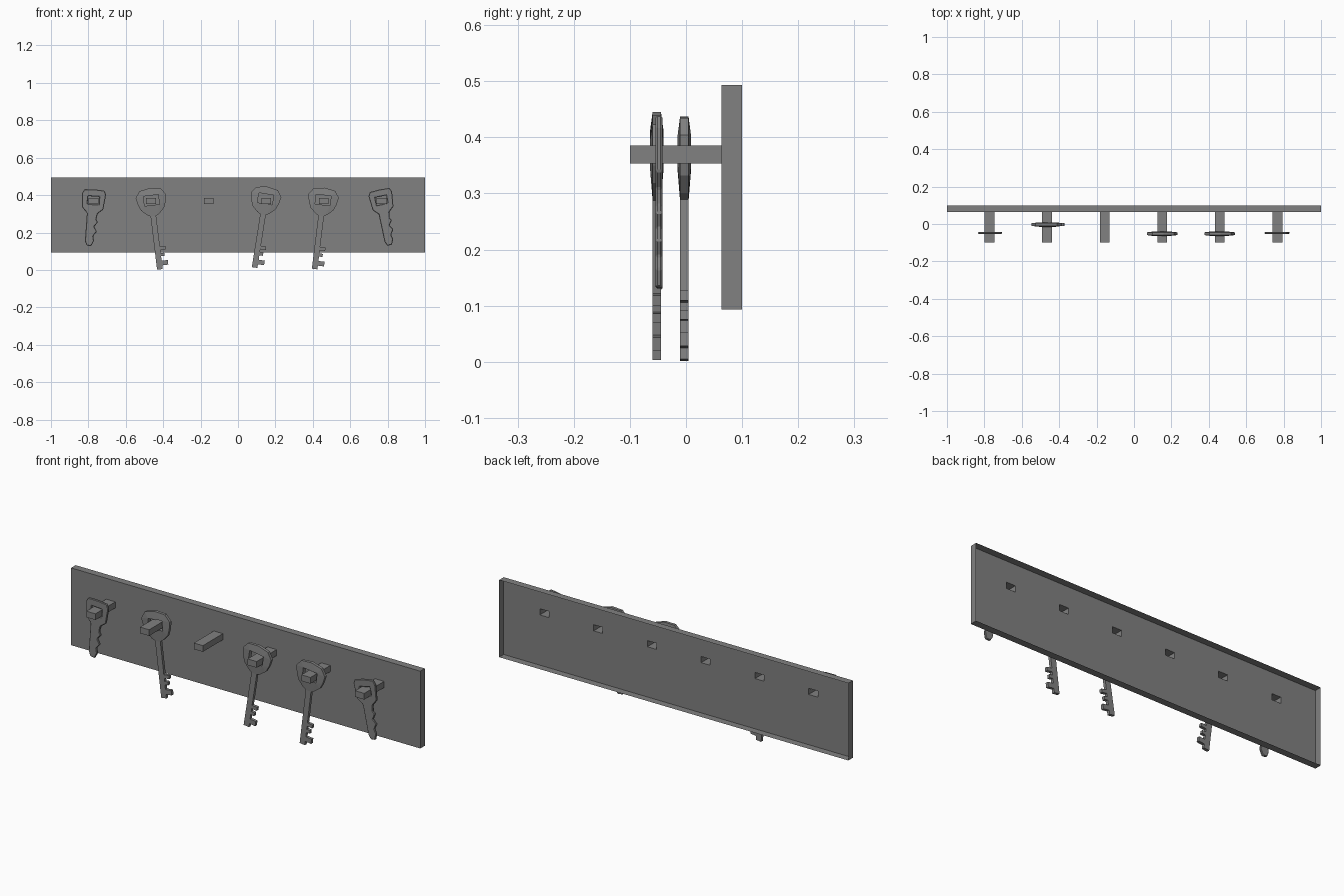
import bpy
import math

if "Cube" in bpy.data.objects:
    bpy.data.objects.remove(bpy.data.objects["Cube"], do_unlink=True)

grey = bpy.data.materials.new("plain grey")
grey.use_nodes = True
grey.diffuse_color = (0.22, 0.22, 0.22, 1)
grey.node_tree.nodes["Principled BSDF"].inputs["Base Color"].default_value = (0.22, 0.22, 0.22, 1)


def add_object(name, verts, faces):
    mesh = bpy.data.meshes.new(name)
    mesh.from_pydata(verts, [], faces)
    mesh.materials.append(grey)
    obj = bpy.data.objects.new(name, mesh)
    bpy.context.collection.objects.link(obj)
    return obj


def open_box(name, x0, x1, z0, z1, y_front, y_back, cap=True):
    """Box without a back, and without a front if cap is off."""
    ring = [(x0, z0), (x1, z0), (x1, z1), (x0, z1)]
    verts = [(x, y, z) for y in (y_front, y_back) for x, z in ring]
    faces = [((i + 1) % 4, i, i + 4, (i + 1) % 4 + 4) for i in range(4)]
    if cap:
        faces.append((0, 1, 2, 3))
    return add_object(name, verts, faces)


# Hollow board: rim, then a front panel with openings behind the pegs
BOTTOM, TOP, FRONT, BACK = 0.093, 0.493, 0.063, 0.1
PEG_Z = (0.353, 0.385)
PEG_HALF = 0.026
peg_xs = [-0.773 + 0.308 * i for i in range(6)]

open_box("board_rim", -1, 1, BOTTOM, TOP, FRONT, BACK, cap=False)
xs = [-1] + [x + s * PEG_HALF for x in peg_xs for s in (-1, 1)] + [1]
zs = [BOTTOM, *PEG_Z, TOP]
n = len(xs)
panel_verts = [(x, FRONT, z) for z in zs for x in xs]
panel_faces = [(r * n + c, r * n + c + 1, (r + 1) * n + c + 1, (r + 1) * n + c)
               for r in range(3) for c in range(n - 1)
               if not (r == 1 and c % 2 == 1)]
add_object("board_panel", panel_verts, panel_faces)

# Hollow square pegs
for i, x in enumerate(peg_xs):
    open_box(f"peg_{i + 1}", x - PEG_HALF, x + PEG_HALF, *PEG_Z, -0.1, FRONT)


def key(name, head, blade, slot, rim_t, slot_t, place, degrees, bevel=0):
    """Flat key: head ring around a slot, plus a blade below the neck."""
    sx, sz = slot
    corners = [(sx, -sz), (sx, sz), (-sx, sz), (-sx, -sz)]
    points = head + blade + corners
    h, b = len(head), len(blade)

    def corner(i):
        x, z = head[i]
        quadrant = (0 if z < 0 else 1) if x >= 0 else (2 if z >= 0 else 3)
        return h + b + quadrant

    front = []
    for i in range(h):
        j = (i + 1) % h
        ci, cj = corner(i), corner(j)
        front.append((i, j, ci) if ci == cj else (i, j, cj, ci))
    front.append((h - 1, *range(h, h + b), 0))

    # Back copy and walls along every open edge
    total = len(points)
    edges = {(f[k], f[(k + 1) % len(f)]) for f in front for k in range(len(f))}
    back = [tuple(v + total for v in reversed(f)) for f in front]
    walls = [(q, p, p + total, q + total) for p, q in edges if (q, p) not in edges]
    verts = []
    for side in (-1, 1):
        for i, (x, z) in enumerate(points):
            verts.append((x, side * (slot_t if i >= h + b else rim_t), z))
    obj = add_object(name, verts, front + back + walls)
    obj.location = place
    obj.rotation_euler = (0, -math.radians(degrees), 0)
    if bevel:
        mod = obj.modifiers.new("edge_bevel", "BEVEL")
        mod.width = bevel
        mod.limit_method = "ANGLE"
        mod.segments = 1


# Long keys: rounded head, thin shank, square teeth
half = [(0.015, -0.085), (0.032, -0.076), (0.062, -0.048), (0.075, -0.015),
        (0.082, 0.022), (0.058, 0.056)]
long_head = half + [(0, 0.066)] + [(-x, z) for x, z in reversed(half)]
long_blade = [(-0.015, -0.372), (0.015, -0.372)]
for low, high, reach in ((-0.352, -0.327, 0.048), (-0.303, -0.286, 0.034), (-0.27, -0.252, 0.044)):
    long_blade += [(0.015, low), (reach, low), (reach, high), (0.015, high)]
for i, (place, tilt) in enumerate([((-0.463, -0.003, 0.372), 7),
                                   ((0.147, -0.052, 0.38), -9),
                                   ((0.455, -0.052, 0.374), -7)]):
    key(f"long_key_{i + 1}", long_head, long_blade, (0.04, 0.026), 0.0075, 0.012, place, tilt)

# Short keys: squarish head, zigzag blade, bevelled edges
short_head = [(0.028, -0.07), (0.056, -0.045), (0.065, 0.035), (0.055, 0.056), (0, 0.059),
              (-0.052, 0.056), (-0.063, 0.036), (-0.057, -0.042), (-0.03, -0.07)]
short_blade = [(-0.03, -0.22), (-0.02, -0.243), (0.005, -0.245), (0.018, -0.215),
               (0.012, -0.19), (0.03, -0.165), (0.014, -0.14), (0.032, -0.115), (0.022, -0.1)]
for i, (x, tilt) in enumerate([(-0.773, -4), (0.767, 12)]):
    key(f"short_key_{i + 1}", short_head, short_blade, (0.03, 0.021), 0.006, 0.006,
        (x, -0.048, 0.372), tilt, bevel=0.003)
